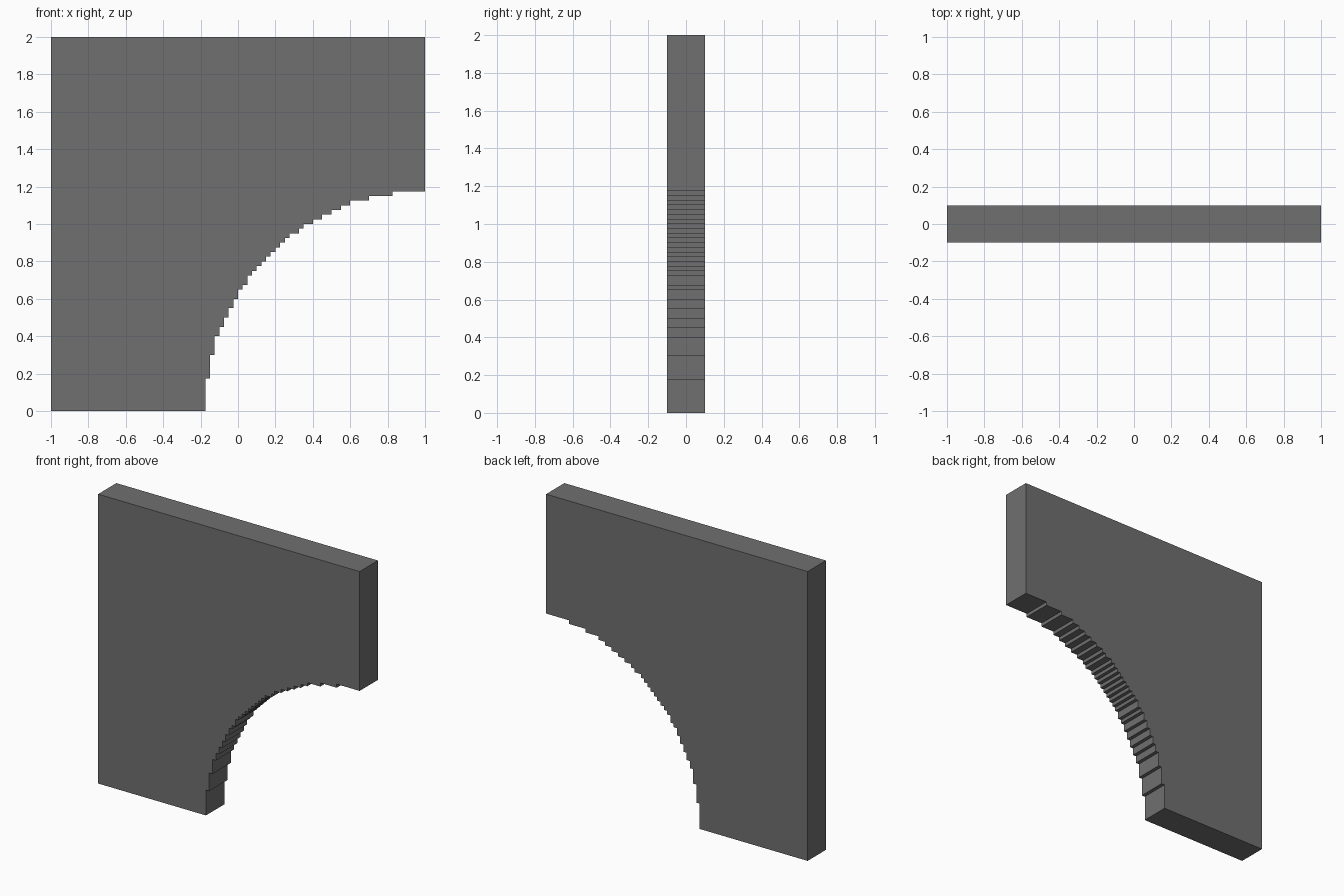
import bpy, bmesh, math

if "Cube" in bpy.data.objects:
    bpy.data.objects.remove(bpy.data.objects["Cube"])

CELL = 0.025      # size of one step
RADIUS = 46.5     # arch radius in cells, centred on the lower right corner
HALF = 0.1        # half thickness

mat = bpy.data.materials.new("dark_grey")
mat.diffuse_color = (0.16, 0.16, 0.16, 1)
mat.use_nodes = True
mat.node_tree.nodes["Principled BSDF"].inputs["Base Color"].default_value = mat.diffuse_color

# Wall outline: plain square corners, then the stepped quarter arch
outline = [(-1, 0), (-1, 2), (1, 2)]
heights = [int(math.sqrt(RADIUS**2 - i * i)) + 1 for i in range(47)]
x, steps = 1.0, []
for i, h in enumerate(heights):
    if i == 0 or h != heights[i - 1]:
        if i:
            steps.append((1 - i * CELL, heights[i - 1] * CELL))
        steps.append((1 - i * CELL, h * CELL))
steps += [(1 - 47 * CELL, heights[-1] * CELL), (1 - 47 * CELL, 0)]
outline += steps

# Extrude the outline into a slab
bm = bmesh.new()
face = bm.faces.new([bm.verts.new((px, -HALF, pz)) for px, pz in outline])
ret = bmesh.ops.extrude_face_region(bm, geom=[face], use_keep_orig=True)
bmesh.ops.translate(bm, vec=(0, 2 * HALF, 0),
                    verts=[v for v in ret["geom"] if isinstance(v, bmesh.types.BMVert)])
bmesh.ops.recalc_face_normals(bm, faces=bm.faces)
mesh = bpy.data.meshes.new("half_arch_wall")
bm.to_mesh(mesh)
bm.free()
mesh.materials.append(mat)
wall = bpy.data.objects.new("half_arch_wall", mesh)
bpy.context.collection.objects.link(wall)
